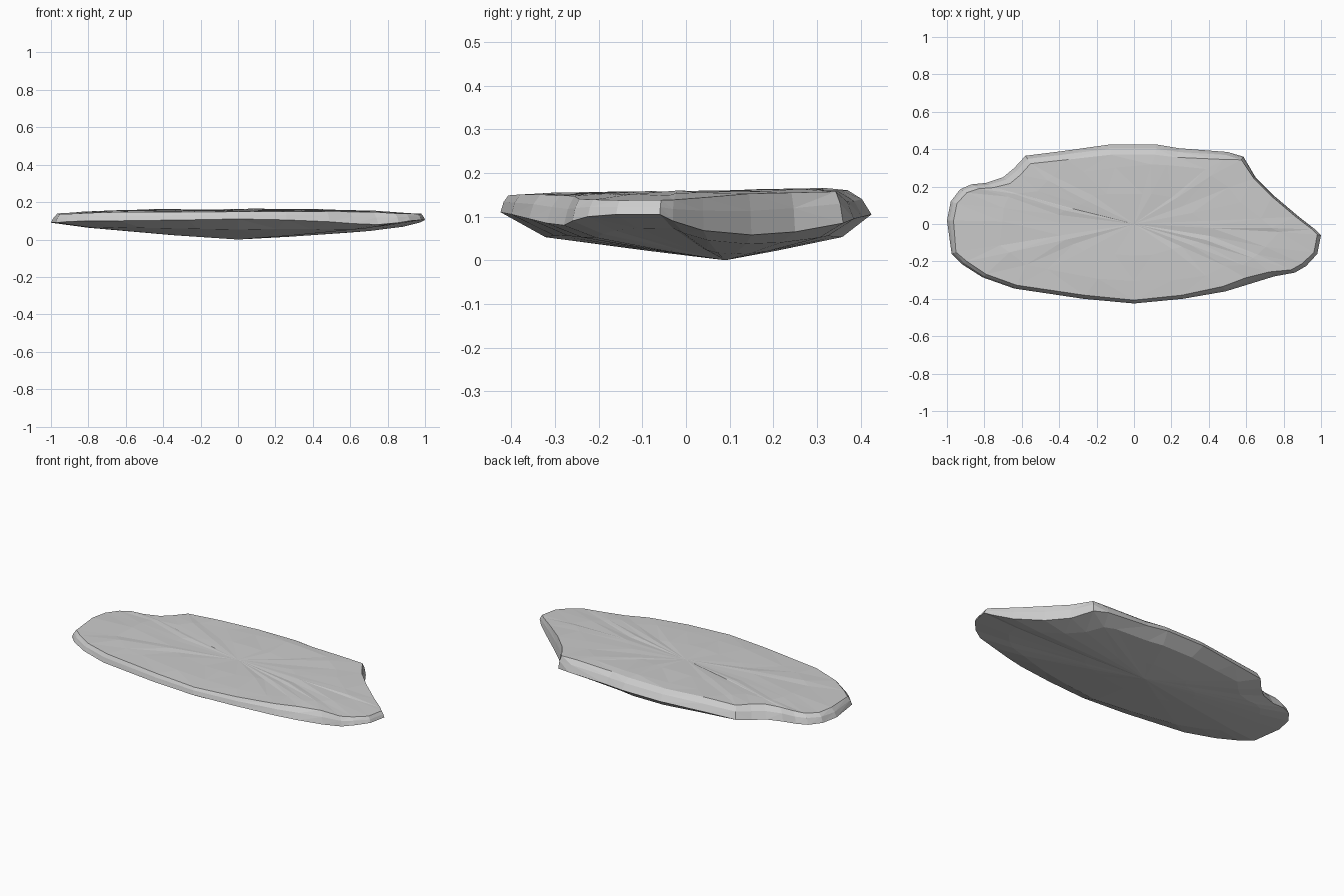
import bpy, bmesh, random
from mathutils import Vector

if "Cube" in bpy.data.objects:
    bpy.data.objects.remove(bpy.data.objects["Cube"])

random.seed(4)

# Rim of the slab, counter-clockwise from the right tip: x, y, rim height, bevel width
RIM = [
    (1.0, -.06, .105, .02), (.98, -.16, .105, .02), (.92, -.225, .10, .025), (.86, -.26, .09, .025),
    (.75, -.28, .08, .035), (.62, -.32, .085, .04), (.49, -.36, .095, .03), (.26, -.40, .105, .02),
    (0, -.425, .11, .018), (-.27, -.40, .105, .02), (-.64, -.345, .10, .022), (-.81, -.285, .10, .025),
    (-.92, -.215, .095, .03), (-.975, -.16, .09, .025), (-1.0, .02, .09, .035), (-.98, .12, .09, .035),
    (-.93, .185, .09, .04), (-.87, .212, .09, .045), (-.79, .22, .085, .045), (-.70, .25, .085, .05),
    (-.64, .30, .085, .05), (-.58, .365, .095, .05), (-.38, .39, .10, .05), (-.13, .425, .105, .055),
    (.12, .425, .105, .055), (.24, .405, .10, .05), (.50, .385, .095, .045), (.585, .36, .085, .02),
    (.65, .25, .065, .012), (.75, .15, .058, .012), (.88, .04, .068, .015), (.97, -.03, .09, .018),
]
CENTRE = Vector((0, .09))


def top_height(x, y):
    """Gently undulating upper face, dropping towards the two ends."""
    return .158 + .016 * y - .02 * abs(x) ** 4 + random.uniform(-.0025, .0025)


def add_ring(bm, fn):
    return [bm.verts.new(fn(*p)) for p in RIM]


def underside(s, base, ends):
    def fn(x, y, z, d):
        p = CENTRE.lerp(Vector((x, y)), s)
        return p.x, p.y, z * (base + ends * abs(x))
    return fn


def bevel(frac, lift):
    def fn(x, y, z, d):
        p = Vector((x, y))
        p -= (p - Vector((x * .6, 0))).normalized() * d * frac
        top = top_height(p.x, p.y) - .003
        return p.x, p.y, z + (top - z) * lift
    return fn


def upper(s):
    def fn(x, y, z, d):
        x, y = x * s * random.uniform(.93, 1.05), y * s * random.uniform(.93, 1.05)
        return x, y, top_height(x, y)
    return fn


bm = bmesh.new()
# Keel, underside, rim, bevel and upper face as one stack of rings
rings = [
    add_ring(bm, underside(.35, .20, .06)),
    add_ring(bm, underside(.8, .48, .22)),
    add_ring(bm, lambda x, y, z, d: (x, y, z)),
    add_ring(bm, bevel(.4, .6)),
    add_ring(bm, bevel(1, 1)),
    add_ring(bm, upper(.75)),
    add_ring(bm, upper(.4)),
]
n = len(RIM)
for a, b in zip(rings, rings[1:]):
    for i in range(n):
        j = (i + 1) % n
        bm.faces.new((a[i], a[j], b[j], b[i]))
low = bm.verts.new((CENTRE.x, CENTRE.y, 0))
high = bm.verts.new((0, 0, .156))
for i in range(n):
    j = (i + 1) % n
    bm.faces.new((low, rings[0][j], rings[0][i]))
    bm.faces.new((high, rings[-1][i], rings[-1][j]))
bmesh.ops.triangulate(bm, faces=bm.faces[:])
bmesh.ops.recalc_face_normals(bm, faces=bm.faces[:])

mesh = bpy.data.meshes.new("stone_slab")
bm.to_mesh(mesh)
bm.free()
slab = bpy.data.objects.new("stone_slab", mesh)
bpy.context.collection.objects.link(slab)
